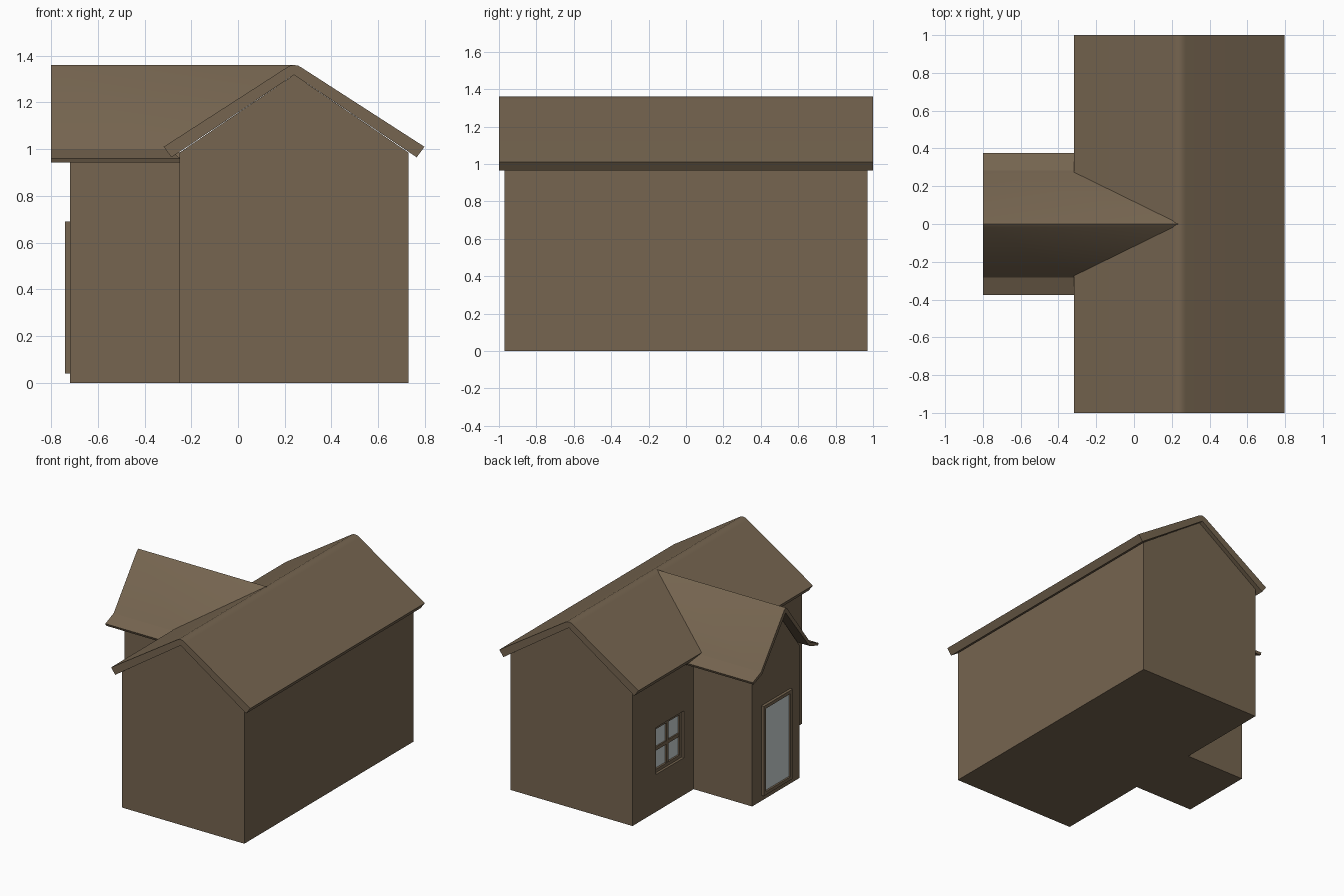
import bpy, bmesh, math

if "Cube" in bpy.data.objects:
    bpy.data.objects.remove(bpy.data.objects["Cube"])


def material(name, rgb):
    m = bpy.data.materials.new(name)
    m.diffuse_color = (*rgb, 1)
    m.use_nodes = True
    m.node_tree.nodes["Principled BSDF"].inputs["Base Color"].default_value = m.diffuse_color
    return m


BROWN = material("warm brown", (0.18, 0.13, 0.08))
GLASS = material("pale glass", (0.60, 0.66, 0.66))


def loft(name, start, end, mat=BROWN):
    """Solid between two matching outlines of 3D points."""
    bm = bmesh.new()
    a = [bm.verts.new(p) for p in start]
    b = [bm.verts.new(p) for p in end]
    n = len(a)
    bm.faces.new(a)
    bm.faces.new(b[::-1])
    for i in range(n):
        j = (i + 1) % n
        bm.faces.new((a[i], b[i], b[j], a[j]))
    bmesh.ops.recalc_face_normals(bm, faces=bm.faces)
    me = bpy.data.meshes.new(name)
    bm.to_mesh(me)
    bm.free()
    me.materials.append(mat)
    ob = bpy.data.objects.new(name, me)
    bpy.context.collection.objects.link(ob)
    return ob


def box(name, x0, x1, y0, y1, z0, z1, mat=BROWN):
    base = [(x0, y0), (x1, y0), (x1, y1), (x0, y1)]
    return loft(name, [(x, y, z0) for x, y in base], [(x, y, z1) for x, y in base], mat)


def activate(ob):
    bpy.ops.object.select_all(action='DESELECT')
    ob.select_set(True)
    bpy.context.view_layer.objects.active = ob


def smooth(ob):
    activate(ob)
    bpy.ops.object.shade_smooth_by_angle(angle=math.radians(25))


def frame(name, x0, x1, y0, y1, z0, z1, w):
    """Four bars around a rectangular opening on the -x side."""
    box(name + "_bottom", x0, x1, y0, y1, z0, z0 + w)
    box(name + "_top", x0, x1, y0, y1, z1 - w, z1)
    box(name + "_side_a", x0, x1, y0, y0 + w, z0 + w, z1 - w)
    box(name + "_side_b", x0, x1, y1 - w, y1, z0 + w, z1 - w)


# Main walls with gables facing front and back
RX = 0.24
gable = [(-0.25, 0), (0.73, 0), (0.73, 0.985), (RX, 1.318), (-0.25, 0.985)]
walls = loft("main_walls", [(x, -0.97, z) for x, z in gable],
             [(x, 0.97, z) for x, z in gable])

# Entrance wing walls
wing = [(-0.27, 0), (0.27, 0), (0.27, 0.965), (0.0, 1.32), (-0.27, 0.965)]
loft("wing_walls", [(-0.72, y, z) for y, z in wing], [(-0.25, y, z) for y, z in wing])

# Main roof: thick slabs with a rounded ridge
half = [(0.525, 0.965), (0.558, 1.01), (0.035, 1.347), (0.018, 1.357)]
outline = ([(RX + d, z) for d, z in half] + [(RX, 1.36)] +
           [(RX - d, z) for d, z in half[::-1]] + [(RX, 1.318)])
smooth(loft("main_roof", [(x, -1, z) for x, z in outline],
            [(x, 1, z) for x, z in outline]))

# Wing roof with flared eaves; its inner end follows the valley (y, z, inner x)
inner, outer = [(0.27, 0.98, -0.28), (0.37, 0.943, -0.25)], \
    [(0.377, 0.96, -0.25), (0.282, 1.0, -0.29), (0.018, 1.347, 0.205)]
side = inner + outer
prof = (side + [(0, 1.36, 0.235)] + [(-y, z, x) for y, z, x in side[::-1]] +
        [(0, 1.322, 0.20)])
smooth(loft("wing_roof", [(-0.80, y, z) for y, z, x in prof],
            [(x, y, z) for y, z, x in prof]))

# Recessed four-pane windows either side of the wing
Z0, Z1, W = 0.27, 0.61, 0.16
for tag, cy in (("back", 0.54), ("front", -0.54)):
    y0, y1 = cy - W, cy + W
    cutter = box("cutter", -0.30, -0.21, y0, y1, Z0, Z1)
    cutter.hide_render = True
    mod = walls.modifiers.new("opening", 'BOOLEAN')
    mod.operation, mod.solver, mod.object = 'DIFFERENCE', 'EXACT', cutter
    activate(walls)
    bpy.ops.object.modifier_apply(modifier=mod.name)
    bpy.data.objects.remove(cutter)
    n = tag + "_window"
    box(n + "_glass", -0.219, -0.21, y0, y1, Z0, Z1, GLASS)
    frame(n + "_frame", -0.232, -0.215, y0, y1, Z0, Z1, 0.025)
    zc = (Z0 + Z1) / 2
    box(n + "_mullion", -0.229, -0.215, cy - 0.013, cy + 0.013, Z0 + 0.02, Z1 - 0.02)
    box(n + "_crossbar", -0.229, -0.215, y0 + 0.02, y1 - 0.02, zc - 0.013, zc + 0.013)

# Glazed door on the end of the wing
frame("door_frame", -0.74, -0.715, -0.165, 0.165, 0.04, 0.69, 0.024)
box("door_glass", -0.727, -0.719, -0.145, 0.145, 0.06, 0.67, GLASS)
